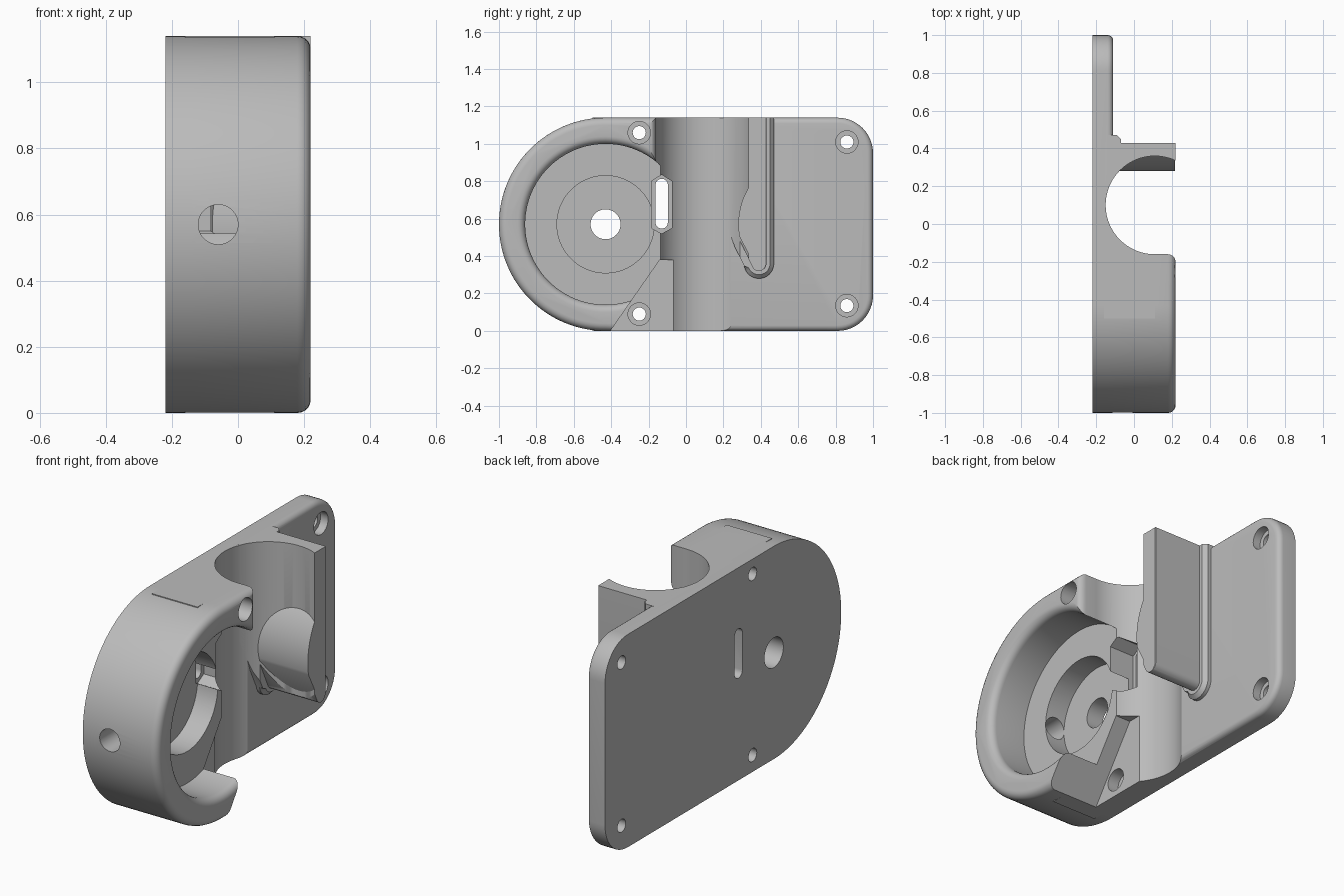
import bpy, bmesh
from math import pi, sin, cos
from mathutils import Matrix, Vector

if "Cube" in bpy.data.objects:
    bpy.data.objects.remove(bpy.data.objects["Cube"])

grey = bpy.data.materials.new("plain_grey")
grey.use_nodes = True
grey.diffuse_color = (0.5, 0.5, 0.5, 1)
grey.node_tree.nodes["Principled BSDF"].inputs["Base Color"].default_value = (0.5, 0.5, 0.5, 1)

H, R = 1.14, 0.57          # overall height and drum radius
DRUM = (-0.43, 0.57)       # drum centre in y, z


def arc(cy, cz, r, a0, a1, n):
    return [(cy + r * cos(pi / 180 * (a0 + (a1 - a0) * i / n)),
             cz + r * sin(pi / 180 * (a0 + (a1 - a0) * i / n))) for i in range(n + 1)]


def finish(name, bm):
    bmesh.ops.recalc_face_normals(bm, faces=bm.faces)
    mesh = bpy.data.meshes.new(name)
    bm.to_mesh(mesh)
    bm.free()
    mesh.materials.append(grey)
    obj = bpy.data.objects.new(name, mesh)
    bpy.context.collection.objects.link(obj)
    return obj


def prism(name, outline, x0, x1, bevel=0, segments=5, keep=lambda p: True):
    """Extrude a y-z outline along x, optionally rounding its +x rim."""
    bm = bmesh.new()
    base = bm.faces.new([bm.verts.new((x0, y, z)) for y, z in outline])
    ext = bmesh.ops.extrude_face_region(bm, geom=[base])["geom"]
    top = [g for g in ext if isinstance(g, bmesh.types.BMVert)]
    bmesh.ops.translate(bm, verts=top, vec=(x1 - x0, 0, 0))
    if bevel:
        rim = [e for e in bm.edges if all(v in top for v in e.verts)
               and keep((e.verts[0].co + e.verts[1].co) / 2)]
        bmesh.ops.bevel(bm, geom=rim, offset=bevel, segments=segments,
                        profile=0.5, affect='EDGES', clamp_overlap=True)
    return finish(name, bm)


def rod(name, centre, r, length, axis, n=48):
    bm = bmesh.new()
    turn = Vector((0, 0, 1)).rotation_difference(Vector(axis)).to_matrix().to_4x4()
    bmesh.ops.create_cone(bm, cap_ends=True, segments=n, radius1=r, radius2=r,
                          depth=length, matrix=Matrix.Translation(centre) @ turn)
    return finish(name, bm)


def hole(y, z, r, x0, x1, n=48):
    return rod("cutter", ((x0 + x1) / 2, y, z), r, x1 - x0, (1, 0, 0), n)


def boolean(obj, tool, operation='DIFFERENCE'):
    mod = obj.modifiers.new("bool", 'BOOLEAN')
    mod.operation, mod.object, mod.solver = operation, tool, 'EXACT'
    bpy.context.view_layer.objects.active = obj
    bpy.ops.object.modifier_apply(modifier=mod.name)
    bpy.data.objects.remove(tool)


def bore():
    return rod("cutter", (0.11, 0.10, 0.57), 0.26, 2, (0, 0, 1), 96)


# Back plate, drum body and the lower block beside the bore
round_end = arc(*DRUM, R, 90, 270, 64)
plate_outline = round_end + arc(0.81, 0.19, 0.19, 270, 360, 12) + arc(0.81, H - 0.19, 0.19, 0, 90, 12)
body = prism("mount_body", plate_outline, -0.22, -0.11, 0.03)
drum = prism("drum", round_end + [(-0.16, 0), (-0.16, H)], -0.16, 0.22, 0.04)
block = prism("block", [(-0.5, 0), (0.1, 0), (0.1, H), (-0.5, H)], -0.16, 0.11)
boolean(body, drum, 'UNION')
boolean(body, block, 'UNION')

# Upright bore and the slanted corner relief
boolean(body, bore())
boolean(body, prism("cutter", [(-0.14, 0.38), (-0.425, -0.03), (0.15, -0.03), (0.15, 0.38)], -0.09, 0.3))

# Round pocket with a softened mouth
bm = bmesh.new()
profile = [(0, 0), (0.43, 0)] + [(0.47 - 0.04 * cos(a * pi / 12), 0.18 + 0.04 * sin(a * pi / 12))
                                 for a in range(7)] + [(0.47, 0.3), (0, 0.3)]
verts = [bm.verts.new((x, DRUM[0] + r, DRUM[1])) for r, x in profile]
edges = [bm.edges.new(pair) for pair in zip(verts, verts[1:])]
bmesh.ops.spin(bm, geom=verts + edges, cent=(0, *DRUM), axis=(1, 0, 0), angle=2 * pi, steps=96)
bmesh.ops.remove_doubles(bm, verts=bm.verts, dist=0.0001)
boolean(body, finish("cutter", bm))

# Inner recess, axle hole and side hole
boolean(body, hole(*DRUM, 0.26, -0.12, 0.1, 72))
boolean(body, hole(*DRUM, 0.08, -0.4, 0.1))
boolean(body, rod("cutter", (-0.06, -0.85, 0.57), 0.06, 0.6, (0, 1, 0)))

# Pointed recess with a through slot
sy, sz = -0.13, 0.68
boolean(body, prism("cutter", [(sy, sz - 0.16), (sy + 0.055, sz - 0.13), (sy + 0.055, sz + 0.12),
                               (sy, sz + 0.155), (sy - 0.055, sz + 0.12), (sy - 0.055, sz - 0.13)], -0.15, 0.2))
boolean(body, prism("cutter", arc(sy, sz + 0.1, 0.033, 0, 180, 12) + arc(sy, sz - 0.1, 0.033, 180, 360, 12),
                    -0.4, 0.2))

# Counterbored screw holes
for y, z in ((-0.25, 0.09), (-0.25, 1.06), (0.86, 0.135), (0.86, 1.01)):
    boolean(body, hole(y, z, 0.06, -0.155, 0.4, 32))
    boolean(body, hole(y, z, 0.035, -0.4, 0.1, 32))

# Hooked clamp wall on the far side of the bore, with its flared foot
wall = prism("clamp_wall", [(0.2, H), (0.2, 0.62), (0.28, 0.5)] + arc(0.39, 0.36, 0.04, 215, 360, 10) + [(0.43, H)],
             -0.14, 0.22, 0.03, 1, lambda p: p.y > 0.42)
foot = prism("clamp_foot", [(0.2, H), (0.2, 0.62), (0.26, 0.45)] + arc(0.39, 0.36, 0.08, 190, 360, 14) + [(0.47, H)],
             -0.14, -0.07, 0.04, 1, lambda p: p.z < H - 0.01 and p.y > 0.3)
for part in (wall, foot):
    boolean(part, bore())

# Curved pressure pad standing out of the clamp wall
pad = prism("pressure_pad", arc(0.66, 0.57, 0.38, 135, 190, 24) + [(0.375, 0.335), (0.39, 0.34)], -0.1, 0.218)

bpy.ops.object.select_all(action='DESELECT')
for obj in (body, wall, foot, pad):
    obj.select_set(True)
bpy.context.view_layer.objects.active = body
bpy.ops.object.shade_smooth_by_angle(angle=pi / 6)
